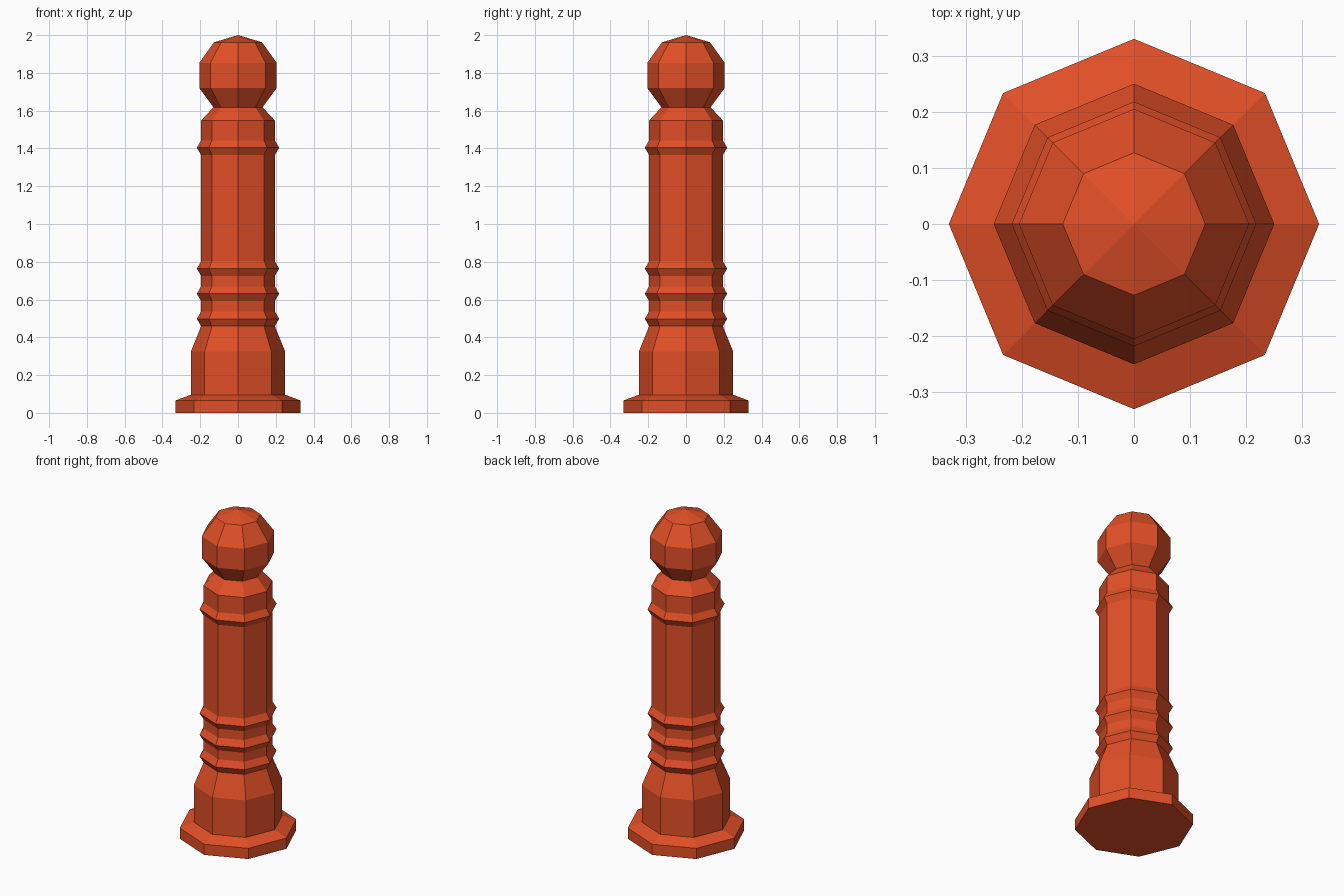
import bpy, bmesh
from math import cos, sin, tau

cube = bpy.data.objects.get("Cube")
if cube:
    bpy.data.objects.remove(cube, do_unlink=True)

SIDES = 8
POST_R, RING_R, RING_H = 0.195, 0.218, 0.039

paint = bpy.data.materials.new("orange_red_paint")
paint.use_nodes = True
colour = (0.76, 0.078, 0.02, 1)
paint.diffuse_color = colour
paint.node_tree.nodes["Principled BSDF"].inputs["Base Color"].default_value = colour


def lathe(name, profile, cap_bottom=False):
    """Turn (radius, height) points into a flat-faced octagonal part."""
    bm = bmesh.new()
    rows = []
    for r, z in profile:
        if r == 0:
            rows.append([bm.verts.new((0, 0, z))] * SIDES)
        else:
            rows.append([bm.verts.new((r * cos(tau * i / SIDES), r * sin(tau * i / SIDES), z))
                         for i in range(SIDES)])
    for low, high in zip(rows, rows[1:]):
        for i in range(SIDES):
            j = (i + 1) % SIDES
            corners = [low[i], low[j], high[j], high[i]]
            bm.faces.new(list(dict.fromkeys(corners)))
    if cap_bottom:
        bm.faces.new(rows[0][::-1])
    bmesh.ops.recalc_face_normals(bm, faces=bm.faces)
    mesh = bpy.data.meshes.new(name)
    bm.to_mesh(mesh)
    bm.free()
    mesh.materials.append(paint)
    obj = bpy.data.objects.new(name, mesh)
    bpy.context.collection.objects.link(obj)
    return obj


# Foot flange and tapered pedestal
lathe("base_flange", [(0.33, 0), (0.33, 0.066), (0.25, 0.096)], cap_bottom=True)
lathe("pedestal", [(0.25, 0.096), (0.25, 0.324), (POST_R, 0.459)])

# Post with raised rings, ending in a sloped shoulder
post = []
for z in (0.498, 0.631, 0.764, 1.404):
    post += [(POST_R, z - RING_H), (RING_R, z), (POST_R, z + RING_H)]
post += [(POST_R, 1.548), (0.13, 1.618)]
lathe("post", post)

# Faceted ball on top
lathe("ball_finial", [(0.13, 1.618), (0.205, 1.72), (0.205, 1.853), (0.127, 1.962), (0, 2)])
